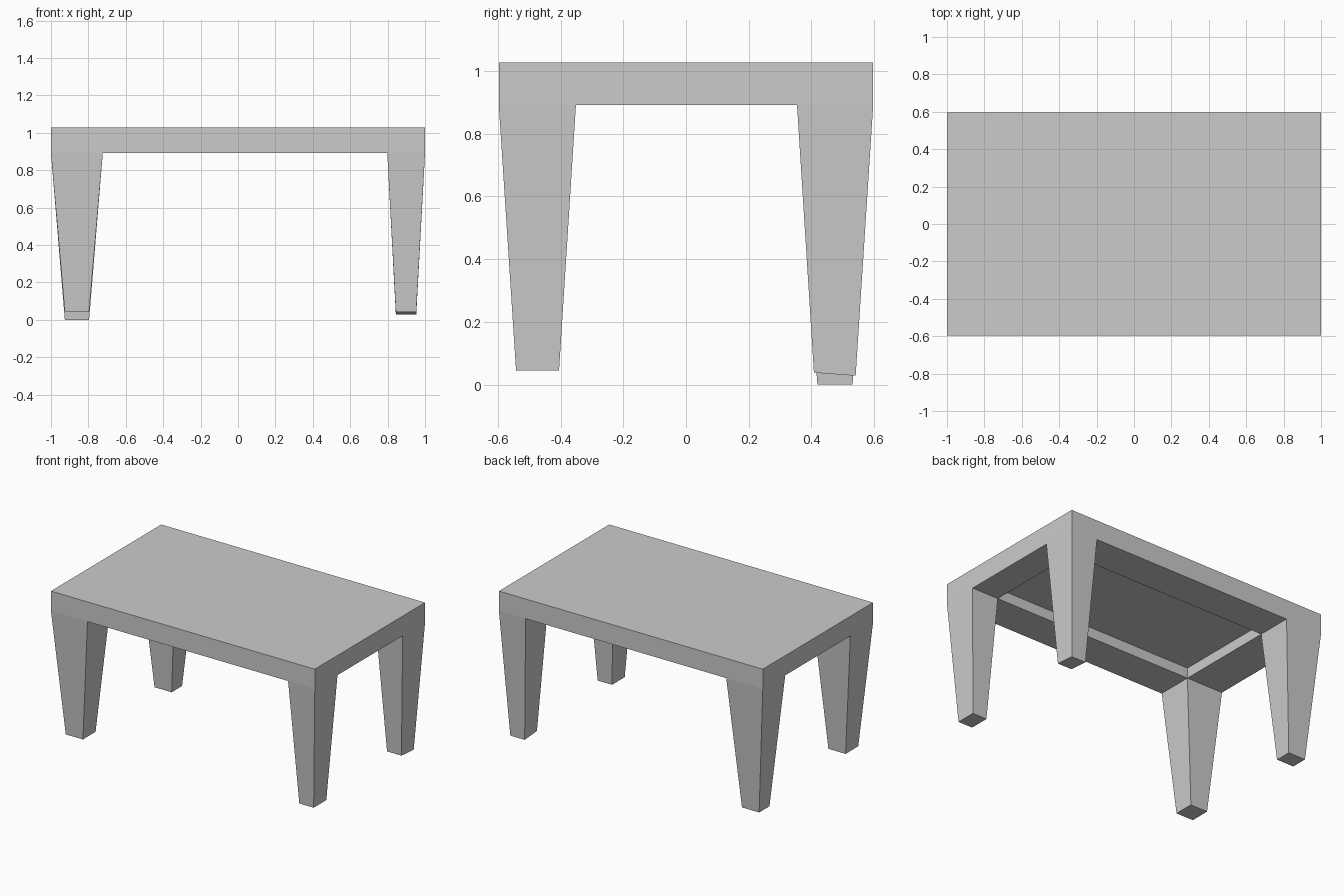
import bpy

if "Cube" in bpy.data.objects:
    bpy.data.objects.remove(bpy.data.objects["Cube"])

TOP, RIM, RECESS = 1.027, 0.892, 0.963      # table top, apron underside, recess ceiling
XS = (-1.0, -0.723, 0.798, 1.0)             # outer and inner apron lines
YS = (-0.597, -0.351, 0.354, 0.597)


def make_object(name, verts, faces):
    mesh = bpy.data.meshes.new(name)
    mesh.from_pydata(verts, [], faces)
    mesh.update()
    obj = bpy.data.objects.new(name, mesh)
    bpy.context.collection.objects.link(obj)
    return obj


def ring(x0, x1, y0, y1, z0, z1):
    # rectangle, counter-clockwise from above; z may slope along y
    return [(x0, y0, z0), (x1, y0, z0), (x1, y1, z1), (x0, y1, z1)]


# Table top: slab with an apron whose underside is recessed, open where legs join
verts = [(x, y, RIM) for y in YS for x in XS]
verts += ring(XS[0], XS[3], YS[0], YS[3], TOP, TOP)            # 16-19
verts += ring(XS[1], XS[2], YS[1], YS[2], RECESS, RECESS)      # 20-23
faces = [(16, 17, 18, 19), (23, 22, 21, 20)]
# underside strips between the legs
for a in (1, 4, 6, 9):
    faces.append((a, a + 4, a + 5, a + 1))
# outer apron sides
faces += [(0, 1, 2, 3, 17, 16), (3, 7, 11, 15, 18, 17),
          (15, 14, 13, 12, 19, 18), (12, 8, 4, 0, 16, 19)]
# recess walls
inner = (5, 6, 10, 9)
for i in range(4):
    j = (i + 1) % 4
    faces.append((inner[j], inner[i], 20 + i, 20 + j))
make_object("table_top", verts, faces)

# Tapered legs: grid cell, then foot x range, y range, z at the front and back edge
LEGS = {
    "front_left_leg": (0, 0, -0.926, -0.796, -0.542, -0.405, 0.044, 0.044),
    "front_right_leg": (2, 0, 0.844, 0.953, -0.542, -0.405, 0.044, 0.044),
    "back_left_leg": (0, 2, -0.926, -0.796, 0.419, 0.531, 0.0, 0.0),
    "back_right_leg": (2, 2, 0.844, 0.953, 0.408, 0.541, 0.038, 0.028),
}
for name, (i, j, *foot) in LEGS.items():
    verts = ring(*foot) + ring(XS[i], XS[i + 1], YS[j], YS[j + 1], RIM, RIM)
    sides = [(k, (k + 1) % 4, 4 + (k + 1) % 4, 4 + k) for k in range(4)]
    make_object(name, verts, sides + [(3, 2, 1, 0)])
